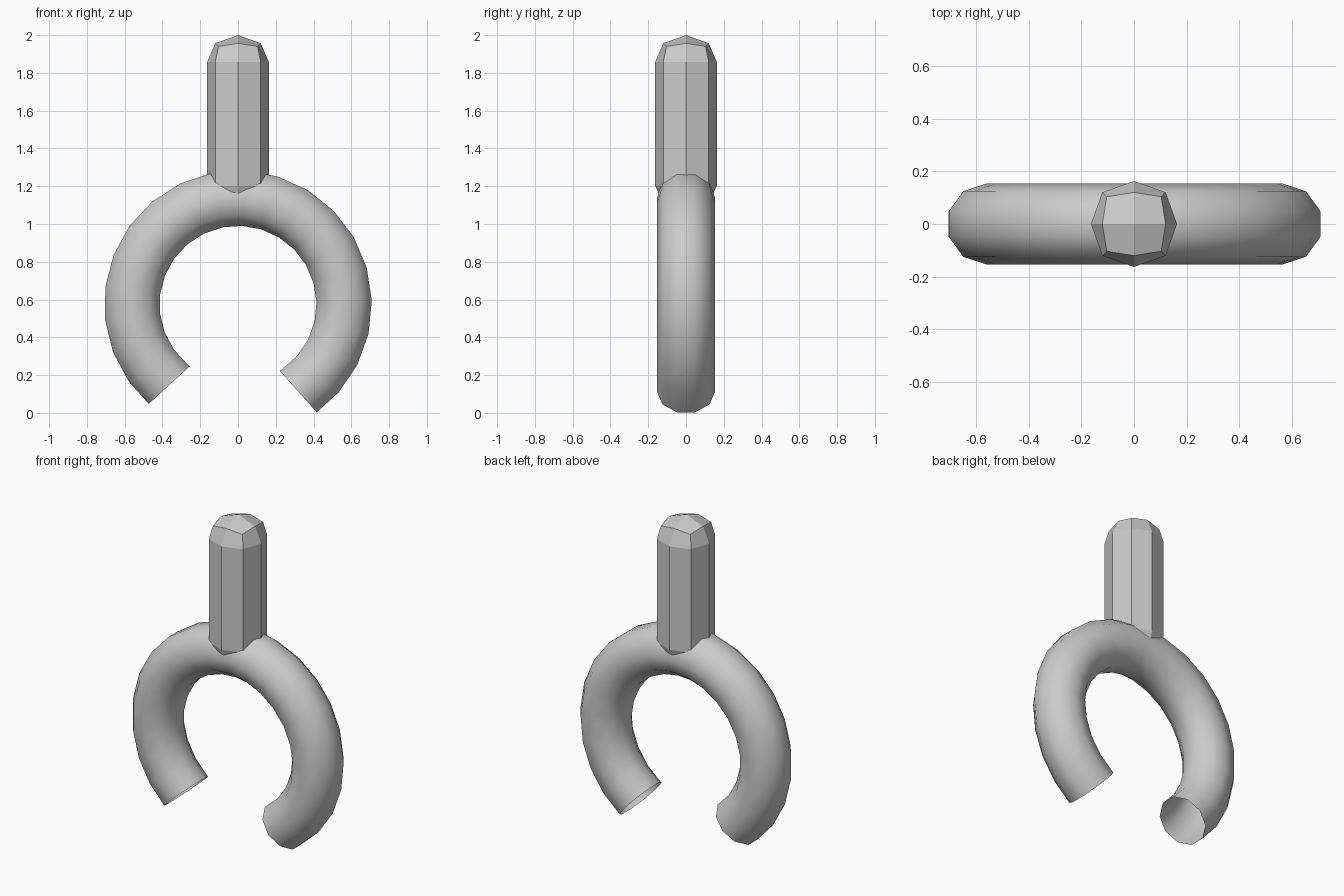
import bpy, bmesh
from math import sin, cos, radians, pi
from mathutils import Vector

if "Cube" in bpy.data.objects:
    bpy.data.objects.remove(bpy.data.objects["Cube"])

grey = bpy.data.materials.new("light grey")
grey.use_nodes = True
grey.diffuse_color = (0.6, 0.6, 0.6, 1)
grey.node_tree.nodes["Principled BSDF"].inputs["Base Color"].default_value = (0.6, 0.6, 0.6, 1)


def finish(bm, name, smooth):
    bmesh.ops.recalc_face_normals(bm, faces=bm.faces)
    for f in bm.faces:
        f.smooth = smooth
    mesh = bpy.data.meshes.new(name)
    bm.to_mesh(mesh)
    bm.free()
    mesh.materials.append(grey)
    obj = bpy.data.objects.new(name, mesh)
    bpy.context.collection.objects.link(obj)
    return obj


def bridge(bm, a, b):
    n = len(a)
    for i in range(n):
        j = (i + 1) % n
        bm.faces.new((a[i], a[j], b[j], b[i]))


# Open ring: a ten-sided hollow tube swept around an arc, ends left open
STEPS, SIDES = 20, 10
START, STEP = -55.4, 14.25
RADIUS, TUBE, CENTRE_Z = 0.562, 0.154, 0.575
bm = bmesh.new()
rings = []
for i in range(STEPS + 1):
    angle = radians(START + STEP * i)
    # end sections stand square to the last straight segment
    tilt = angle + radians(STEP / 2) * ((i == 0) - (i == STEPS))
    out = Vector((cos(tilt), 0, sin(tilt)))
    mid = Vector((RADIUS * cos(angle), 0, CENTRE_Z + RADIUS * sin(angle)))
    ring = []
    for k in range(SIDES):
        t = 2 * pi * (k + 0.5) / SIDES
        ring.append(bm.verts.new(mid + out * TUBE * cos(t) + Vector((0, TUBE * sin(t), 0))))
    rings.append(ring)
for a, b in zip(rings, rings[1:]):
    bridge(bm, a, b)
finish(bm, "open_ring", True)

# Post: eight-sided shaft with a rounded cap of four quads at each end
TOP, BOTTOM = 2.0, 1.06
bm = bmesh.new()


def post_ring(side, corner, z_side, z_corner):
    ring = []
    for k in range(8):
        r, z = (corner, z_corner) if k % 2 else (side, z_side)
        ring.append(bm.verts.new((r * cos(k * pi / 4), r * sin(k * pi / 4), z)))
    return ring


caps, shafts = [], []
for end, s in ((TOP, -1), (BOTTOM, 1)):
    apex = bm.verts.new((0, 0, end))
    cap = post_ring(0.12, 0.146, end + s * 0.043, end + s * 0.06)
    shaft = post_ring(0.163, 0.17, end + s * 0.142, end + s * 0.142)
    for k in range(0, 8, 2):
        bm.faces.new((apex, cap[k], cap[k + 1], cap[(k + 2) % 8]))
    bridge(bm, cap, shaft)
    shafts.append(shaft)
bridge(bm, *shafts)
finish(bm, "post", False)
